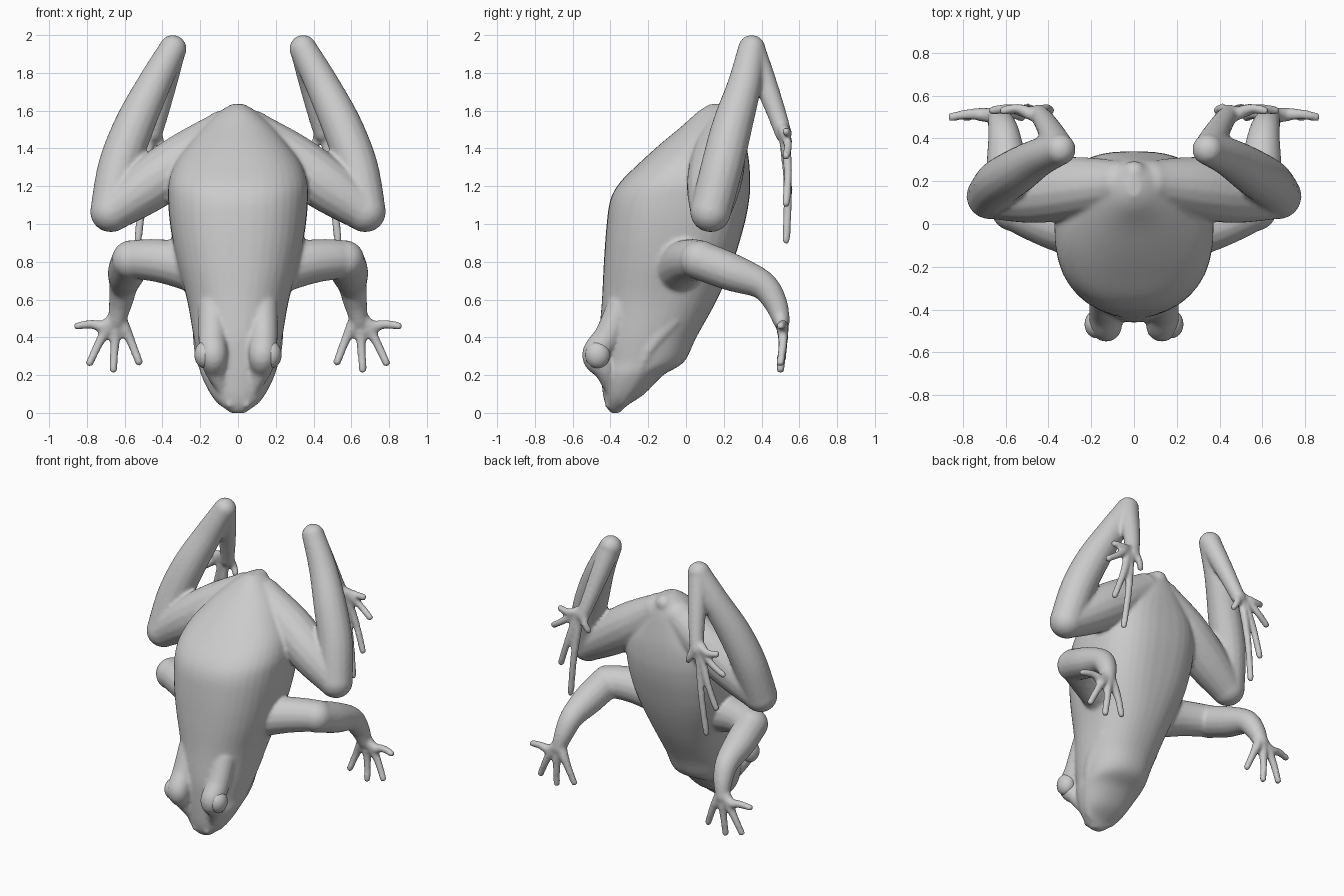
import bpy, bmesh
from math import sin, cos, pi
from mathutils import Vector, Matrix


def spline(rows, n):
    """Catmull-Rom resampling of rows of numbers, n steps per span."""
    out = []
    for i in range(len(rows) - 1):
        a, b, c, d = (rows[max(0, min(len(rows) - 1, i + k))] for k in (-1, 0, 1, 2))
        for j in range(n):
            t = j / n
            out.append([0.5 * (2 * q + (r - p) * t + (2 * p - 5 * q + 4 * r - s) * t * t
                               + (3 * q - p - 3 * r + s) * t ** 3)
                        for p, q, r, s in zip(a, b, c, d)])
    return out + [list(rows[-1])]


def loft(bm, rings):
    """Closed skin over a list of equal-sized point rings."""
    vs = [[bm.verts.new(p) for p in r] for r in rings]
    n = len(vs[0])
    faces = [bm.faces.new((a[i], a[(i + 1) % n], b[(i + 1) % n], b[i]))
             for a, b in zip(vs, vs[1:]) for i in range(n)]
    faces += [bm.faces.new(vs[0][::-1]), bm.faces.new(vs[-1])]
    bmesh.ops.recalc_face_normals(bm, faces=faces)


def ball(bm, loc, size):
    m = Matrix.Translation(loc) @ Matrix.Diagonal((*size, 1))
    bmesh.ops.create_uvsphere(bm, u_segments=24, v_segments=16, radius=1, matrix=m)


def limb(bm, rows, side, seg=16):
    """Round-ended tube through (x, y, z, radius) rows."""
    pts = spline([(r[0] * side, *r[1:]) for r in rows], 6)
    rings = []
    for i, p in enumerate(pts):
        c = Vector(p[:3])
        d = Vector(pts[min(i + 1, len(pts) - 1)][:3]) - Vector(pts[max(i - 1, 0)][:3])
        d.normalize()
        if i == 0:
            u = d.orthogonal().normalized()
        u = (u - d * u.dot(d)).normalized()
        v = d.cross(u)
        rings.append([c + (u * cos(2 * pi * k / seg) + v * sin(2 * pi * k / seg)) * p[3]
                      for k in range(seg)])
    loft(bm, rings)
    for p in (pts[0], pts[-1]):
        ball(bm, p[:3], (p[3],) * 3)


def make_object(name, bm):
    me = bpy.data.meshes.new(name)
    bm.to_mesh(me)
    bm.free()
    ob = bpy.data.objects.new(name, me)
    bpy.context.collection.objects.link(ob)
    bpy.ops.object.select_all(action='DESELECT')
    ob.select_set(True)
    bpy.context.view_layer.objects.active = ob
    return ob


bm = bmesh.new()

# Torso and head: z, back-side y, belly-side y, half width
sections = [
    (0.00, -0.40, -0.35, 0.04), (0.04, -0.425, -0.31, 0.09), (0.10, -0.44, -0.22, 0.145),
    (0.20, -0.45, -0.12, 0.195), (0.27, -0.455, -0.01, 0.21), (0.40, -0.46, 0.055, 0.235),
    (0.60, -0.445, 0.165, 0.27), (0.80, -0.435, 0.25, 0.325), (1.00, -0.42, 0.31, 0.36),
    (1.13, -0.40, 0.335, 0.37), (1.22, -0.35, 0.34, 0.368), (1.32, -0.25, 0.335, 0.335),
    (1.42, -0.14, 0.32, 0.265), (1.52, -0.02, 0.30, 0.18), (1.60, 0.07, 0.27, 0.09),
    (1.635, 0.13, 0.22, 0.03)]
rings = []
for z, y0, y1, w in spline(sections, 4):
    ring = []
    full = max(0, min(1, (z - 0.4) / 0.5)) * max(0, min(1, (1.6 - z) / 0.3))
    for k in range(40):
        c, s = cos(2 * pi * k / 40), sin(2 * pi * k / 40)
        e = 0.92 - 0.17 * full if s > 0 else 0.95 - 0.1 * full
        ring.append((w * abs(c) ** e * (1 if c > 0 else -1),
                     (y0 + y1) / 2 + (y1 - y0) / 2 * abs(s) ** e * (1 if s > 0 else -1), z))
    rings.append(ring)
loft(bm, rings)
ball(bm, (0, 0.235, 1.575), (0.06, 0.06, 0.06))

for s in (1, -1):
    # Brow ridge, nostril and lip
    limb(bm, [(0.08, -0.40, 0.12, 0.03), (0.12, -0.43, 0.22, 0.055),
              (0.13, -0.478, 0.305, 0.074), (0.135, -0.41, 0.41, 0.075),
              (0.13, -0.34, 0.56, 0.08)], s)
    ball(bm, (0.045 * s, -0.412, 0.05), (0.02, 0.02, 0.028))
    limb(bm, [(0.0, -0.36, 0.025, 0.025), (0.09, -0.335, 0.07, 0.028), (0.165, -0.26, 0.2, 0.028),
              (0.203, -0.18, 0.36, 0.034), (0.20, -0.06, 0.49, 0.036)], s)
    # Hind leg: thigh, shin, foot
    limb(bm, [(0.08, 0.19, 1.49, 0.11), (0.28, 0.17, 1.34, 0.145), (0.48, 0.145, 1.2, 0.142),
              (0.67, 0.13, 1.065, 0.108)], s)
    limb(bm, [(0.675, 0.13, 1.065, 0.108), (0.63, 0.19, 1.3, 0.112), (0.55, 0.245, 1.52, 0.107),
              (0.445, 0.31, 1.74, 0.09), (0.345, 0.348, 1.928, 0.073)], s)
    limb(bm, [(0.345, 0.35, 1.925, 0.07), (0.38, 0.415, 1.76, 0.062), (0.415, 0.475, 1.6, 0.052),
              (0.445, 0.515, 1.48, 0.045)], s)
    for x, z in ((0.61, 1.49), (0.66, 1.36), (0.605, 1.11), (0.53, 0.915), (0.39, 1.39)):
        bx = 0.445 + (x - 0.445) * 0.2
        limb(bm, [(bx, 0.515, 1.5, 0.03), ((bx + x) / 2, 0.54, (1.48 + z) / 2, 0.024),
                  (x, 0.53, z, 0.022)], s, 10)
    # Front leg: upper arm, forearm, hand
    limb(bm, [(0.24, -0.04, 0.77, 0.13), (0.38, 0.0, 0.8, 0.118), (0.5, 0.045, 0.812, 0.108),
              (0.565, 0.08, 0.81, 0.103)], s)
    limb(bm, [(0.565, 0.07, 0.81, 0.104), (0.59, 0.24, 0.745, 0.1), (0.605, 0.40, 0.68, 0.078),
              (0.62, 0.47, 0.59, 0.064), (0.64, 0.505, 0.49, 0.047)], s)
    for x, z in ((0.85, 0.46), (0.785, 0.265), (0.66, 0.23), (0.525, 0.27)):
        bx = 0.64 + (x - 0.64) * 0.3
        limb(bm, [(0.635, 0.5, 0.53, 0.035), (bx, 0.51, 0.46, 0.034),
                  ((bx + x) / 2, 0.513, (0.46 + z) / 2 + 0.01, 0.025), (x, 0.5, z, 0.022)], s, 10)

# Fuse all the parts into one smooth skin
body = make_object("frog_body", bm)
fuse = body.modifiers.new("fuse", 'REMESH')
fuse.mode = 'VOXEL'
fuse.voxel_size = 0.0115
fuse.use_smooth_shade = True
soft = body.modifiers.new("soften", 'SMOOTH')
soft.factor = 0.5
soft.iterations = 6
for m in ("fuse", "soften"):
    bpy.ops.object.modifier_apply(modifier=m)
bpy.ops.object.shade_smooth()

# Eyes
for s, side in ((1, "right"), (-1, "left")):
    bm = bmesh.new()
    ball(bm, (0.175 * s, -0.468, 0.308), (0.056, 0.066, 0.072))
    make_object("eye_" + side, bm)
    bpy.ops.object.shade_smooth()
